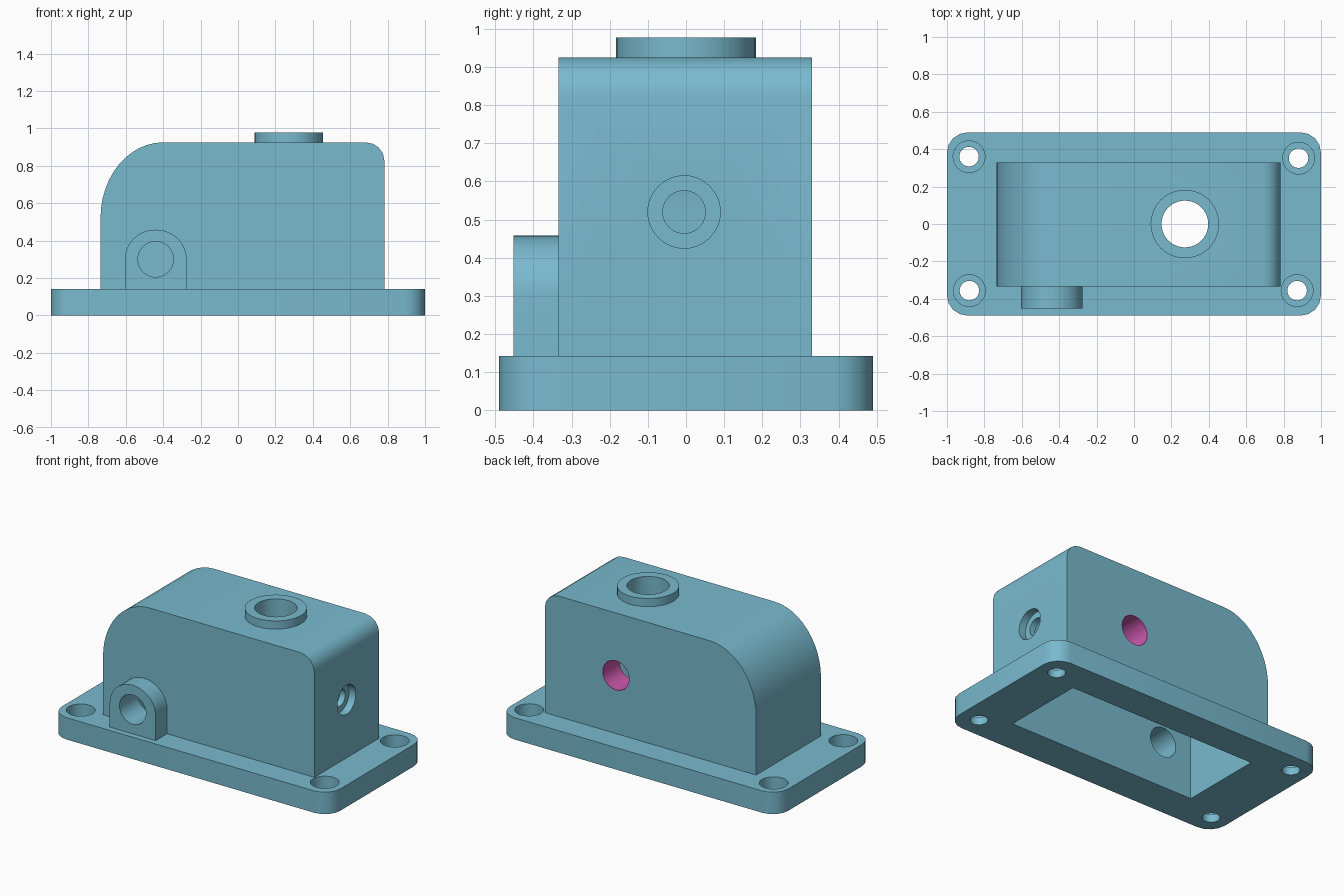
import bpy, bmesh, math

cube = bpy.data.objects.get("Cube")
if cube:
    bpy.data.objects.remove(cube, do_unlink=True)


def make_material(name, rgb):
    mat = bpy.data.materials.new(name)
    mat.use_nodes = True
    mat.diffuse_color = (*rgb, 1)
    mat.node_tree.nodes["Principled BSDF"].inputs["Base Color"].default_value = (*rgb, 1)
    return mat


TEAL = make_material("teal_metal", (0.19, 0.49, 0.62))
MAGENTA = make_material("magenta_bore", (0.60, 0.10, 0.42))

PLACE = {"X": lambda u, v, d: (d, u, v),
         "Y": lambda u, v, d: (u, d, v),
         "Z": lambda u, v, d: (u, v, d)}


def arc(cx, cy, rx, ry, a0, a1, n):
    """Points along an elliptical arc, angles in degrees."""
    angles = [math.radians(a0 + (a1 - a0) * i / n) for i in range(n + 1)]
    return [(cx + rx * math.cos(a), cy + ry * math.sin(a)) for a in angles]


def circle(cx, cy, r, n=40):
    return arc(cx, cy, r, r, 0, 360, n)[:-1]


def prism(name, profile, axis, lo, hi, mat=TEAL):
    """Closed profile extruded along one axis from lo to hi."""
    bm = bmesh.new()
    ends = [[bm.verts.new(PLACE[axis](u, v, d)) for u, v in profile] for d in (lo, hi)]
    bm.faces.new(ends[0])
    bm.faces.new(ends[1])
    n = len(profile)
    for i in range(n):
        j = (i + 1) % n
        bm.faces.new((ends[0][i], ends[0][j], ends[1][j], ends[1][i]))
    bmesh.ops.recalc_face_normals(bm, faces=bm.faces)
    mesh = bpy.data.meshes.new(name)
    bm.to_mesh(mesh)
    bm.free()
    mesh.materials.append(mat)
    obj = bpy.data.objects.new(name, mesh)
    bpy.context.collection.objects.link(obj)
    return obj


def activate(obj):
    bpy.ops.object.select_all(action='DESELECT')
    obj.select_set(True)
    bpy.context.view_layer.objects.active = obj


def cut(obj, profile, axis, lo, hi):
    """Subtract a prism from the object."""
    mat = obj.data.materials[0]
    cutter = prism("cutter", profile, axis, lo, hi, mat)
    cutter.hide_render = True
    mod = obj.modifiers.new("cut", 'BOOLEAN')
    mod.operation = 'DIFFERENCE'
    mod.solver = 'EXACT'
    mod.object = cutter
    activate(obj)
    bpy.ops.object.modifier_apply(modifier=mod.name)
    bpy.data.objects.remove(cutter, do_unlink=True)


BASE_TOP, BODY_TOP = 0.142, 0.925
HOLE_X, HOLE_Z = 0.272, 0.52         # crossing point of the main bores
BOSS_X, BOSS_Z = -0.44, 0.30         # front boss axis
WALL = 0.087


def body_profile(inset, bottom, r):
    """Housing side outline: large round at -x, small round r at +x."""
    left = arc(-0.40, 0.52, 0.335 - inset, 0.405 - inset, 180, 90, 12)
    right = arc(0.783 - inset - r, BODY_TOP - inset - r, r, r, 90, 0, 4)
    return [(-0.735 + inset, bottom)] + left + right + [(0.783 - inset, bottom)]


cavity = body_profile(WALL, -0.1, 0.03)
CAVITY_Y = (-0.262, 0.28)

# Base plate with rounded corners, open centre and counterbored bolt holes
R = 0.11
outline = []
for sx, sy, a in ((1, 1, 0), (-1, 1, 90), (-1, -1, 180), (1, -1, 270)):
    outline += arc(sx * (1 - R), sy * (0.49 - R), R, R, a, a + 90, 4)
base = prism("base_plate", outline, "Z", 0, BASE_TOP)
cut(base, cavity, "Y", *CAVITY_Y)
for x, y in ((-0.882, 0.36), (0.88, 0.352), (-0.88, -0.356), (0.872, -0.356)):
    cut(base, circle(x, y, 0.052), "Z", -0.1, 0.3)
    cut(base, circle(x, y, 0.085), "Z", 0.05, 0.3)

# Hollow housing with bores in the top, front, back and side walls
body = prism("housing", body_profile(0, BASE_TOP, 0.1), "Y", -0.335, 0.33)
cut(body, cavity, "Y", *CAVITY_Y)
cut(body, circle(HOLE_X, 0, 0.125), "Z", 0.7, 1.1)
cut(body, circle(BOSS_X, BOSS_Z, 0.095), "Y", -0.5, -0.1)
cut(body, circle(HOLE_X, HOLE_Z, 0.098), "Y", 0.2, 0.5)
cut(body, circle(-0.005, HOLE_Z, 0.056), "X", 0.5, 1.0)
cut(body, circle(-0.005, HOLE_Z, 0.095), "X", 0.735, 1.0)

# Thin sleeve lining the back bore and reaching into the cavity
sleeve = prism("back_sleeve", circle(HOLE_X, HOLE_Z, 0.098), "Y", 0.16, 0.33, MAGENTA)
cut(sleeve, circle(HOLE_X, HOLE_Z, 0.094), "Y", 0.0, 0.5)

# Raised ring around the top bore
ring = prism("top_boss", circle(HOLE_X, 0, 0.183), "Z", BODY_TOP, 0.978)
cut(ring, circle(HOLE_X, 0, 0.125), "Z", 0.7, 1.1)

# Arched boss on the front wall, standing on the base
arch = [(BOSS_X - 0.165, BASE_TOP), (BOSS_X + 0.165, BASE_TOP)]
arch += arc(BOSS_X, BOSS_Z, 0.165, 0.158, 0, 180, 24)
boss = prism("front_boss", arch, "Y", -0.452, -0.335)
cut(boss, circle(BOSS_X, BOSS_Z, 0.095), "Y", -0.5, -0.1)

for obj in (base, body, sleeve, ring, boss):
    activate(obj)
    bpy.ops.object.shade_smooth_by_angle(angle=math.radians(30))
